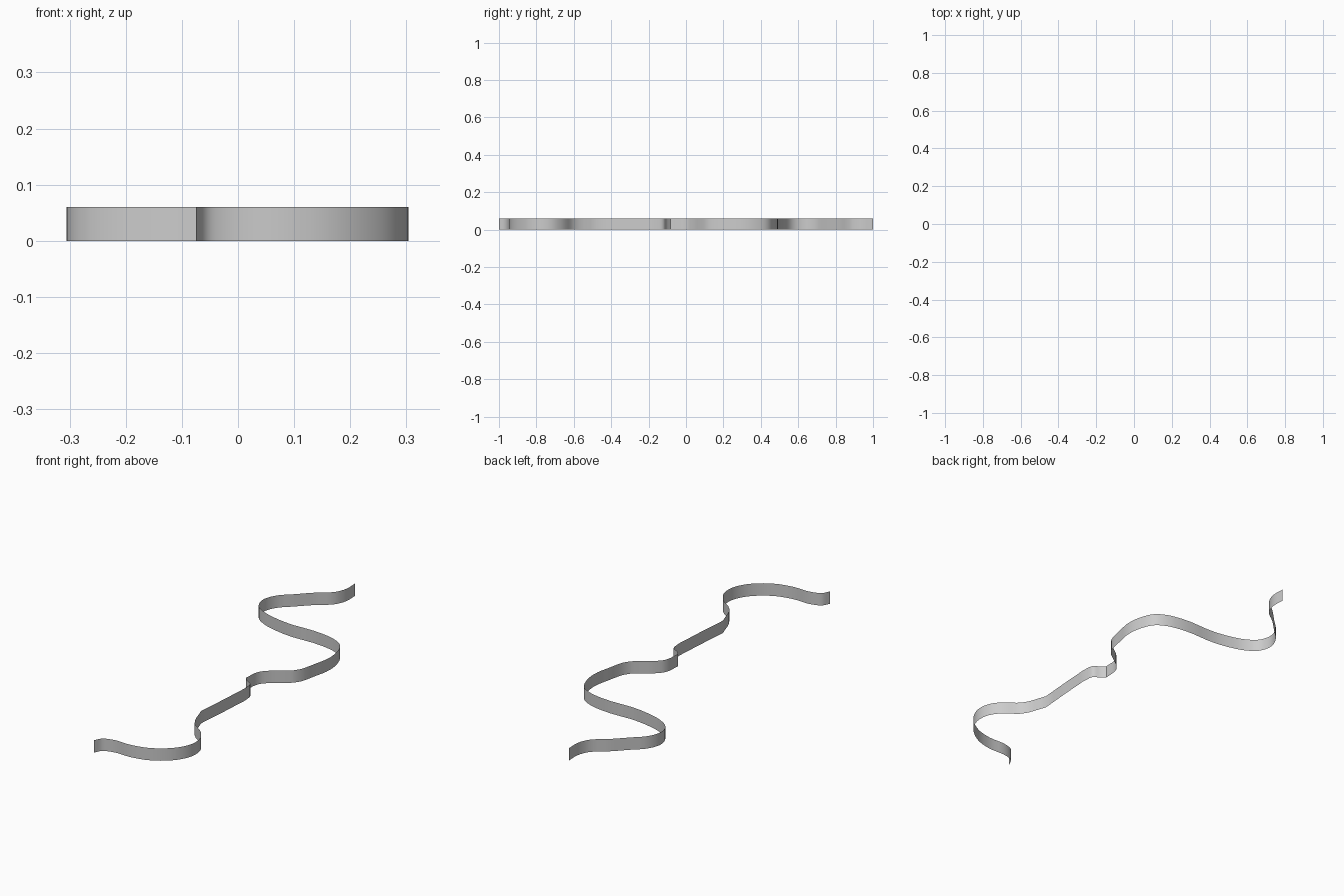
import bpy
import bmesh
from mathutils import Vector
from mathutils.geometry import interpolate_bezier

if "Cube" in bpy.data.objects:
    bpy.data.objects.remove(bpy.data.objects["Cube"])

HEIGHT = 0.06
STEPS = 4

# Winding plan of the ribbon, from back to front (x, y)
path = [Vector((x, y, 0)) for x, y in [
    (-0.07, 1.0), (-0.07, 0.93), (-0.09, 0.88), (-0.16, 0.82), (-0.225, 0.755),
    (-0.287, 0.69), (-0.306, 0.63), (-0.288, 0.57), (-0.235, 0.53), (-0.16, 0.505),
    (-0.09, 0.492), (0.11, 0.488), (0.19, 0.47), (0.24, 0.44), (0.272, 0.375),
    (0.282, 0.30), (0.267, 0.215), (0.23, 0.105), (0.2, 0.08), (0.145, 0.04),
    (0.113, 0.005), (0.10, -0.083), (0.12, -0.102), (0.15, -0.12), (0.158, -0.16),
    (0.155, -0.24), (0.137, -0.48), (0.187, -0.60), (0.262, -0.66), (0.295, -0.71),
    (0.303, -0.77), (0.277, -0.84), (0.23, -0.89), (0.166, -0.928), (0.09, -0.946),
    (-0.02, -0.95), (-0.055, -0.965), (-0.075, -1.0)]]
sharp = {21, 26}  # points where the ribbon folds


def tangent(i, side):
    """Direction at a path point, weighted by the neighbouring spans."""
    last = len(path) - 1
    if i in (0, last) or i in sharp:
        j = 1 if i == 0 else -1 if i == last else side
        return ((path[i + j] - path[i]) * j).normalized()
    a, b = path[i] - path[i - 1], path[i + 1] - path[i]
    return (a / a.length ** 2 + b / b.length ** 2).normalized()


# Smooth the plan into a dense polyline
line = [path[0]]
for i in range(len(path) - 1):
    p, q = path[i], path[i + 1]
    k = (q - p).length / 3
    line += interpolate_bezier(p, p + tangent(i, 1) * k,
                               q - tangent(i + 1, -1) * k, q, STEPS + 1)[1:]

# Raise the polyline into a thin upright ribbon
bm = bmesh.new()
columns = [(bm.verts.new(p), bm.verts.new(p + Vector((0, 0, HEIGHT)))) for p in line]
for (a, b), (c, d) in zip(columns, columns[1:]):
    bm.faces.new((a, c, d, b))
mesh = bpy.data.meshes.new("winding_ribbon")
bm.to_mesh(mesh)
bm.free()

ribbon = bpy.data.objects.new("winding_ribbon", mesh)
bpy.context.collection.objects.link(ribbon)
bpy.context.view_layer.objects.active = ribbon
ribbon.select_set(True)
bpy.ops.object.shade_smooth_by_angle()
